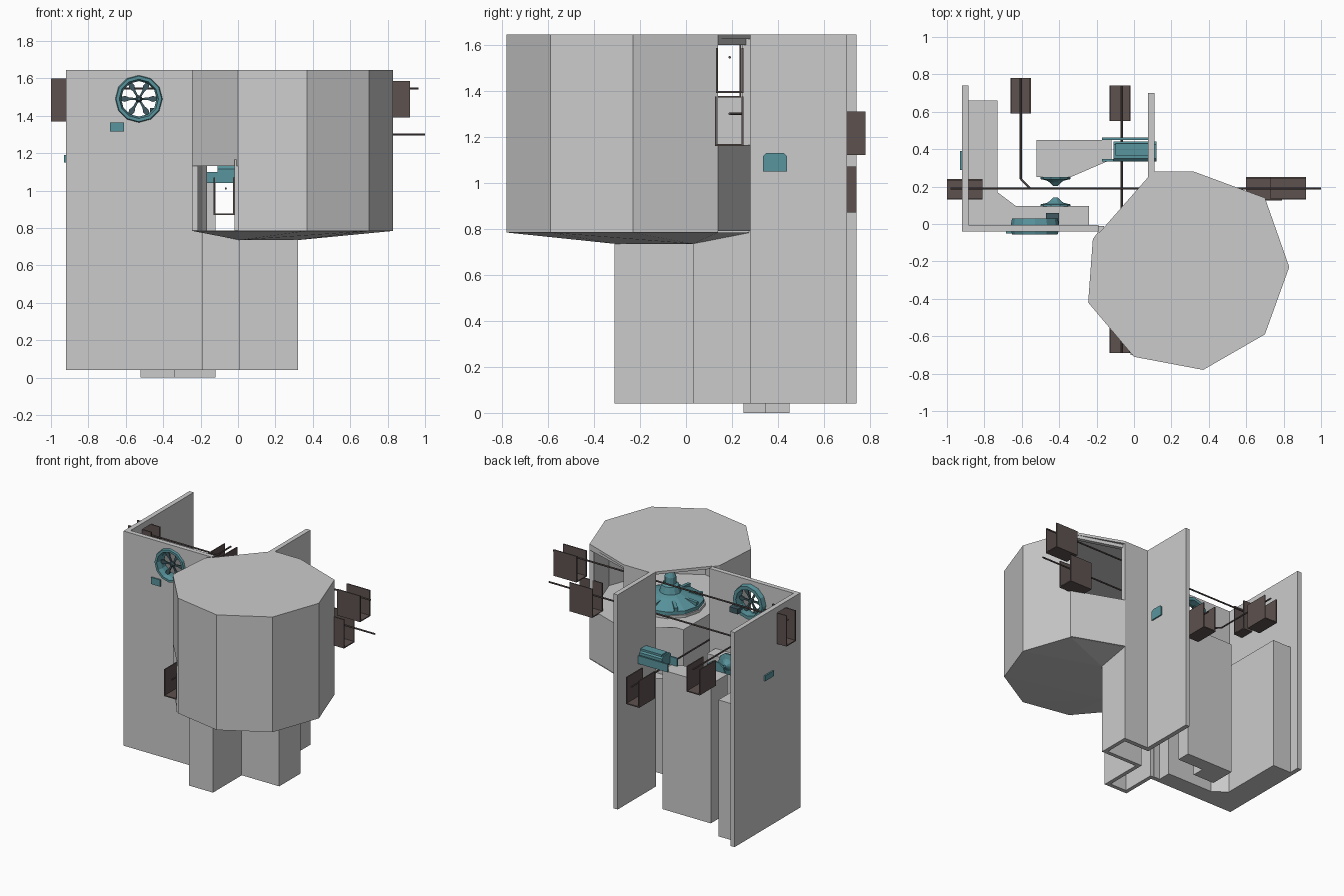
import bpy, bmesh, math
from mathutils import Vector, Matrix

if "Cube" in bpy.data.objects:
    bpy.data.objects.remove(bpy.data.objects["Cube"])


def material(name, col):
    m = bpy.data.materials.new(name)
    m.diffuse_color = (*col, 1)
    m.use_nodes = True
    m.node_tree.nodes["Principled BSDF"].inputs["Base Color"].default_value = m.diffuse_color
    return m


TEAL = material("teal", (0.10, 0.30, 0.34))
BROWN = material("brown", (0.11, 0.085, 0.08))
DARK = material("dark_metal", (0.05, 0.10, 0.12))


def finish(name, bm, mat=None, mtx=None):
    if mtx:
        bm.transform(mtx)
    bmesh.ops.recalc_face_normals(bm, faces=bm.faces)
    me = bpy.data.meshes.new(name)
    bm.to_mesh(me)
    bm.free()
    ob = bpy.data.objects.new(name, me)
    bpy.context.collection.objects.link(ob)
    if mat:
        me.materials.append(mat)
    return ob


def prism(name, pts, z0, z1, mat=None, mtx=None):
    """Extrude a closed outline between two heights."""
    bm = bmesh.new()
    lo = [bm.verts.new((x, y, z0)) for x, y in pts]
    hi = [bm.verts.new((x, y, z1)) for x, y in pts]
    n = len(pts)
    caps = [bm.faces.new(lo[::-1]), bm.faces.new(hi)]
    for i in range(n):
        bm.faces.new((lo[i], lo[(i + 1) % n], hi[(i + 1) % n], hi[i]))
    bmesh.ops.triangulate(bm, faces=caps)
    return finish(name, bm, mat, mtx)


def box(name, x, y, z, mat=None, mtx=None):
    return prism(name, [(x[0], y[0]), (x[1], y[0]), (x[1], y[1]), (x[0], y[1])], z[0], z[1], mat, mtx)


def wall(name, path, z0, z1, t=0.035):
    """Thin wall along a path, thickened to its left side with mitred corners."""
    p = [Vector(q) for q in path]
    nor = []
    for a, b in zip(p, p[1:]):
        d = (b - a).normalized()
        nor.append(Vector((-d.y, d.x)))
    inner = []
    for i, q in enumerate(p):
        a, b = nor[max(i - 1, 0)], nor[min(i, len(nor) - 1)]
        inner.append(q + (a + b) * (t / (1 + a.dot(b))))
    return prism(name, [tuple(q) for q in p + inner[::-1]], z0, z1)


def lathe(name, prof, segs, mtx, mat, closed=False):
    """Spin a (radius, height) profile around z, then place it."""
    bm = bmesh.new()
    rings = [[bm.verts.new((r * math.cos(2 * math.pi * k / segs), r * math.sin(2 * math.pi * k / segs), h))
              for k in range(segs)] for r, h in prof]
    pairs = list(zip(rings, rings[1:])) + ([(rings[-1], rings[0])] if closed else [])
    for a, b in pairs:
        for k in range(segs):
            j = (k + 1) % segs
            bm.faces.new((a[k], a[j], b[j], b[k]))
    if not closed:
        bm.faces.new(rings[0][::-1])
        bm.faces.new(rings[-1])
    return finish(name, bm, mat, mtx)


def rod(name, a, b, r=0.006):
    a, b = Vector(a), Vector(b)
    d = b - a
    m = Matrix.Translation(a) @ d.to_track_quat('Z', 'Y').to_matrix().to_4x4()
    return lathe(name, [(r, 0), (r, d.length)], 6, m, BROWN)


def cut(ob, cutter):
    cutter.hide_render = True
    cutter.hide_set(True)
    cutter.display_type = 'WIRE'
    m = ob.modifiers.new("opening", 'BOOLEAN')
    m.operation, m.object, m.solver = 'DIFFERENCE', cutter, 'EXACT'


def facing(x, y, z, sign):
    """Local z turned to point along sign * y."""
    return Matrix.Translation((x, y, z)) @ Matrix.Rotation(-sign * math.pi / 2, 4, 'X')


# room walls
TOP, BASE, DECK = 1.645, 0.04, 1.165
room = wall("front_and_left_wall", [(-0.92, 0.74), (-0.92, -0.04), (-0.19, -0.04)], BASE, TOP)
WHEEL = (-0.53, 1.49)
cut(room, lathe("wheel_cutter", [(0.12, -0.2), (0.12, 0.2)], 12, facing(WHEEL[0], 0, WHEEL[1], -1), None))
cut(room, box("slot_cutter", (-1, -0.8), (0.13, 0.24), (1.37, 1.6)))
wall("right_wall", [(0.32, 0.28), (0.11, 0.28), (0.11, 0.70)], BASE, TOP)

# shafts under the drum
wall("front_shaft", [(-0.19, -0.01), (-0.19, -0.31), (0.01, -0.31)], BASE, 0.785, 0.03)
wall("inner_corner_shaft", [(0.01, -0.31), (0.01, 0.03), (0.32, 0.03), (0.32, 0.28)], BASE, DECK, 0.03)
wall("front_shaft_side", [(0.0, -0.70), (0.01, -0.31)], 0.785, DECK, 0.02)

# drum shell
rim = [(0.0, -0.71), (0.37, -0.78), (0.70, -0.59), (0.83, -0.23), (0.70, 0.14)]
wall("drum_wall", rim, 0.785, TOP, 0.03)
wall("drum_left_wall", [(-0.19, -0.04), (-0.22, -0.08), (-0.245, -0.42)], 0.785, TOP, 0.03)
wall("drum_front_facet", [(-0.245, -0.42), (0.0, -0.71)], 1.13, TOP, 0.03)
wall("drum_back_sill", [(0.70, 0.14), (0.32, 0.28)], 0.79, 1.155, 0.03)
wall("drum_back_lintel", [(0.70, 0.14), (0.32, 0.26)], 1.60, TOP, 0.03)
prism("drum_roof", rim + [(0.32, 0.28), (0.075, 0.28), (0.075, 0.25), (-0.215, -0.08), (-0.245, -0.42)],
      TOP - 0.02, TOP)
deck = rim + [(0.32, 0.28), (0.32, 0.03), (0.01, 0.03), (0.01, -0.31), (-0.235, -0.31), (-0.245, -0.42)]
prism("drum_deck", deck, 1.135, DECK)
under = prism("drum_underside", deck, 0.77, 0.785)
for v in under.data.vertices:      # sag toward the shaft corners
    if v.co.z < 0.78:
        inside = v.co.y > -0.32 and 0 < v.co.x < 0.33 and v.co.y < 0.1
        v.co.z = 0.735 if inside else 0.784

# platforms standing in the room
prism("corner_platform", [(-0.885, -0.005), (-0.24, -0.005), (-0.24, 0.095), (-0.63, 0.095),
                          (-0.73, 0.17), (-0.73, 0.66), (-0.885, 0.66)], BASE, 1.06)
prism("centre_platform", [(-0.52, 0.25), (-0.34, 0.25), (-0.34, 0.345), (-0.12, 0.345),
                          (-0.12, 0.45), (-0.52, 0.45)], 0.0, 1.04)

# ventilation wheel with six blades
wm = facing(WHEEL[0], 0, WHEEL[1], -1)
lathe("wheel_ring", [(0.098, -0.03), (0.122, -0.03), (0.132, 0.02), (0.122, 0.055), (0.105, 0.055), (0.095, 0.02)],
      12, wm, TEAL, closed=True)
lathe("wheel_hub", [(0.016, 0.0), (0.02, 0.02), (0.01, 0.035)], 8, wm, DARK)
for k in range(6):
    prism("wheel_blade", [(0.012, -0.005), (0.05, -0.007), (0.075, -0.016), (0.1, -0.009),
                          (0.1, 0.009), (0.075, 0.016), (0.05, 0.007), (0.012, 0.005)], 0.01, 0.02, DARK,
          wm @ Matrix.Rotation(k * math.pi / 3, 4, 'Z'))
box("wheel_motor", (-0.47, -0.40), (-0.01, 0.06), (1.40, 1.44), DARK)

# wall plates
box("front_plate", (-0.685, -0.61), (-0.05, -0.03), (1.315, 1.365), TEAL)
box("left_plate", (-0.93, -0.91), (0.29, 0.39), (1.15, 1.19), TEAL)

# bracket running through the right wall
prism("bracket", [(0.335, 1.05), (0.44, 1.05), (0.44, 1.115), (0.425, 1.13), (0.35, 1.13), (0.335, 1.115)],
      -0.11, 0.12, TEAL, Matrix(((0, 0, 1, 0), (1, 0, 0, 0), (0, 1, 0, 0), (0, 0, 0, 1))))
box("bracket_cap", (-0.1, 0.10), (0.365, 0.43), (1.12, 1.14), TEAL)
for y in (0.335, 0.45):
    box("bracket_rail", (-0.17, 0.1), (y, y + 0.012), (1.04, 1.10), TEAL)

# facing nozzles on the two platforms
for y, s in ((0.252, -1), (0.093, 1)):
    lathe("nozzle", [(0.08, 0), (0.08, 0.012), (0.045, 0.02), (0.03, 0.03), (0.01, 0.05)], 10,
          facing(-0.42, y, 1.03, s), TEAL)

# turret on the drum deck
C = Matrix.Translation((0.29, -0.23, DECK))
lathe("turret_foot", [(0.24, 0), (0.24, 0.02)], 12, C, None)
lathe("turret_base", [(0.23, 0.02), (0.23, 0.045), (0.11, 0.09), (0.075, 0.1), (0.06, 0.15),
                      (0.04, 0.16), (0.04, 0.21), (0.025, 0.25)], 12, C, TEAL)
for k in range(8):
    box("turret_rib", (0.07, 0.215), (-0.012, 0.012), (0.04, 0.095), TEAL,
        C @ Matrix.Rotation(k * math.pi / 4, 4, 'Z') @ Matrix.Rotation(0.1, 4, 'Y'))


# open-topped channels
def channel(x, y, z, along_x):
    t = 0.008
    box("channel_floor", x, y, (z[0], z[0] + t), BROWN)
    for side in (0, 1):
        if along_x:
            e = (y[0], y[0] + t) if side == 0 else (y[1] - t, y[1])
            box("channel_side", x, e, z, BROWN)
        else:
            e = (x[0], x[0] + t) if side == 0 else (x[1] - t, x[1])
            box("channel_side", e, y, z, BROWN)


channel((-1.0, -0.81), (0.13, 0.24), (1.37, 1.60), True)
channel((0.73, 0.92), (0.13, 0.25), (1.39, 1.585), True)
channel((0.60, 0.79), (0.125, 0.25), (1.16, 1.375), True)
channel((-0.66, -0.55), (0.59, 0.78), (1.12, 1.31), False)
channel((-0.13, -0.02), (0.55, 0.74), (0.87, 1.07), False)
channel((-0.13, -0.02), (-0.69, -0.50), (0.87, 1.07), False)

# guide rods
rod("upper_rod", (-0.98, 0.19, 1.545), (0.965, 0.19, 1.545))
rod("lower_rod", (-0.555, 0.19, 1.30), (1.0, 0.19, 1.30))
rod("lower_rod_bend", (-0.605, 0.24, 1.30), (-0.555, 0.19, 1.30))
rod("lower_rod_end", (-0.605, 0.78, 1.30), (-0.605, 0.24, 1.30))
rod("front_rod", (-0.065, -0.69, 1.01), (-0.065, 0.74, 1.01))
